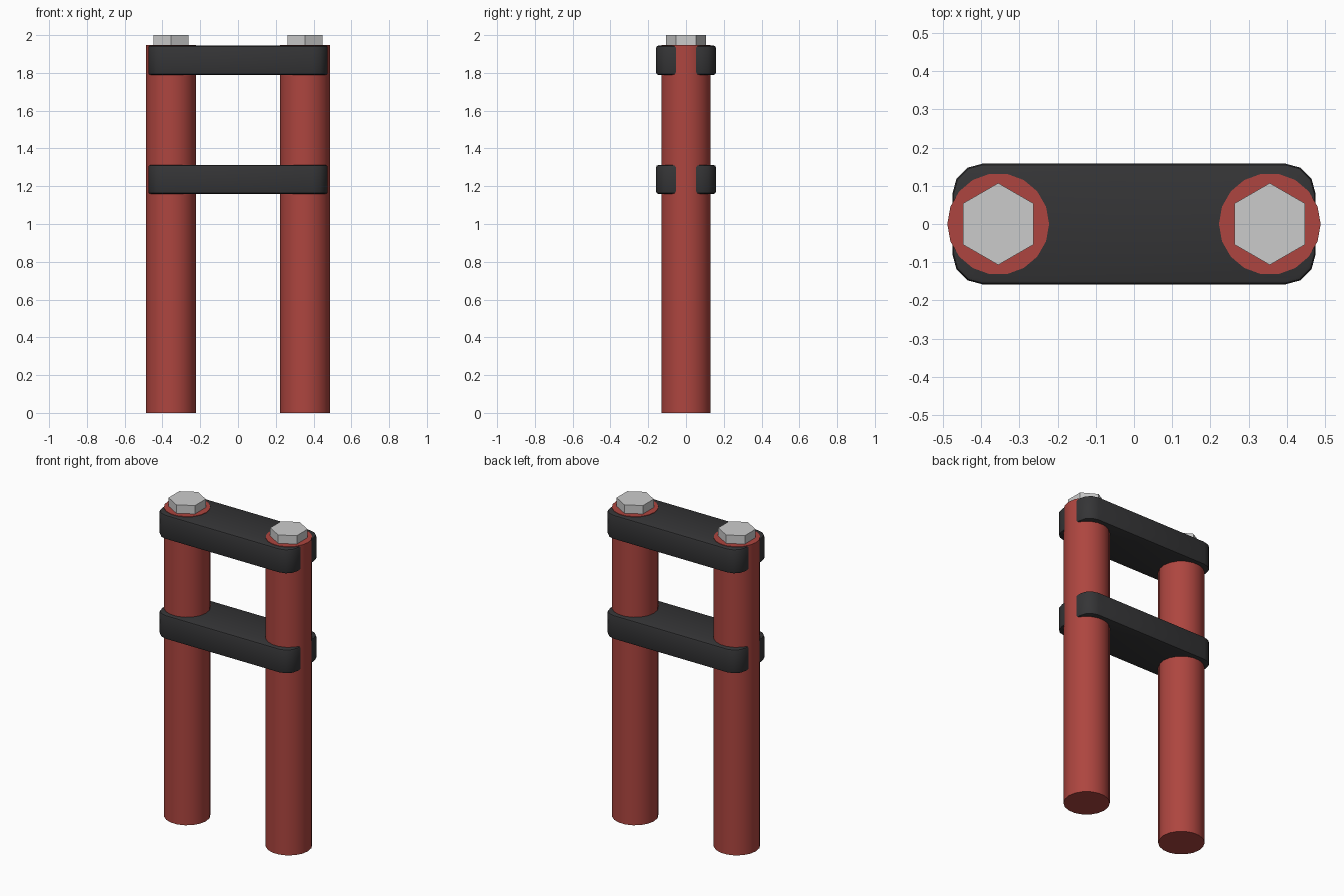
import bpy, bmesh, math
from mathutils import Matrix

if "Cube" in bpy.data.objects:
    bpy.data.objects.remove(bpy.data.objects["Cube"])


def material(name, color):
    m = bpy.data.materials.new(name)
    m.diffuse_color = color
    m.use_nodes = True
    m.node_tree.nodes["Principled BSDF"].inputs["Base Color"].default_value = m.diffuse_color
    return m


RED = material("red_paint", (0.42, 0.06, 0.05, 1))
DARK = material("dark_rubber", (0.035, 0.035, 0.037, 1))


def finish(name, bm, mat=None, smooth=None):
    me = bpy.data.meshes.new(name)
    bmesh.ops.recalc_face_normals(bm, faces=bm.faces)
    bm.to_mesh(me)
    bm.free()
    ob = bpy.data.objects.new(name, me)
    bpy.context.collection.objects.link(ob)
    if mat:
        me.materials.append(mat)
    if smooth:
        bpy.ops.object.select_all(action='DESELECT')
        ob.select_set(True)
        bpy.context.view_layer.objects.active = ob
        bpy.ops.object.shade_smooth_by_angle(angle=math.radians(smooth))
    return ob


def prism(name, sides, r, x, z0, z1, turn, mat=None, smooth=None):
    bm = bmesh.new()
    bmesh.ops.create_cone(bm, cap_ends=True, segments=sides, radius1=r, radius2=r,
                          depth=z1 - z0, matrix=Matrix.Translation((x, 0, (z0 + z1) / 2))
                          @ Matrix.Rotation(turn, 4, 'Z'))
    return finish(name, bm, mat, smooth)


def crossbar(name, z0, z1):
    bm = bmesh.new()
    bmesh.ops.create_cube(bm, size=1, matrix=Matrix.Translation((0, 0, (z0 + z1) / 2))
                          @ Matrix.Diagonal((0.95, 0.316, z1 - z0, 1)))
    # rounded vertical corners
    upright = [e for e in bm.edges if abs(e.verts[0].co.z - e.verts[1].co.z) > 0.01]
    bmesh.ops.bevel(bm, geom=upright, offset=0.08, segments=3, profile=0.5, affect='EDGES')
    # softened top and bottom rims
    rim = [e for e in bm.edges if abs(e.verts[0].co.z - e.verts[1].co.z) < 1e-5]
    bmesh.ops.bevel(bm, geom=rim, offset=0.011, segments=2, profile=0.5, affect='EDGES')
    return finish(name, bm, DARK, 35)


# posts (vertices on the x axis) and hexagonal bolt heads (points along y)
for side, x in (("left", -0.355), ("right", 0.355)):
    prism(side + "_post", 18, 0.133, x, 0, 1.947, math.pi / 2, RED, 30)
    prism(side + "_bolt_head", 6, 0.107, x, 1.94, 2.0, 0)

# two crossbars tying the posts together
crossbar("upper_crossbar", 1.79, 1.944)
crossbar("lower_crossbar", 1.16, 1.312)
